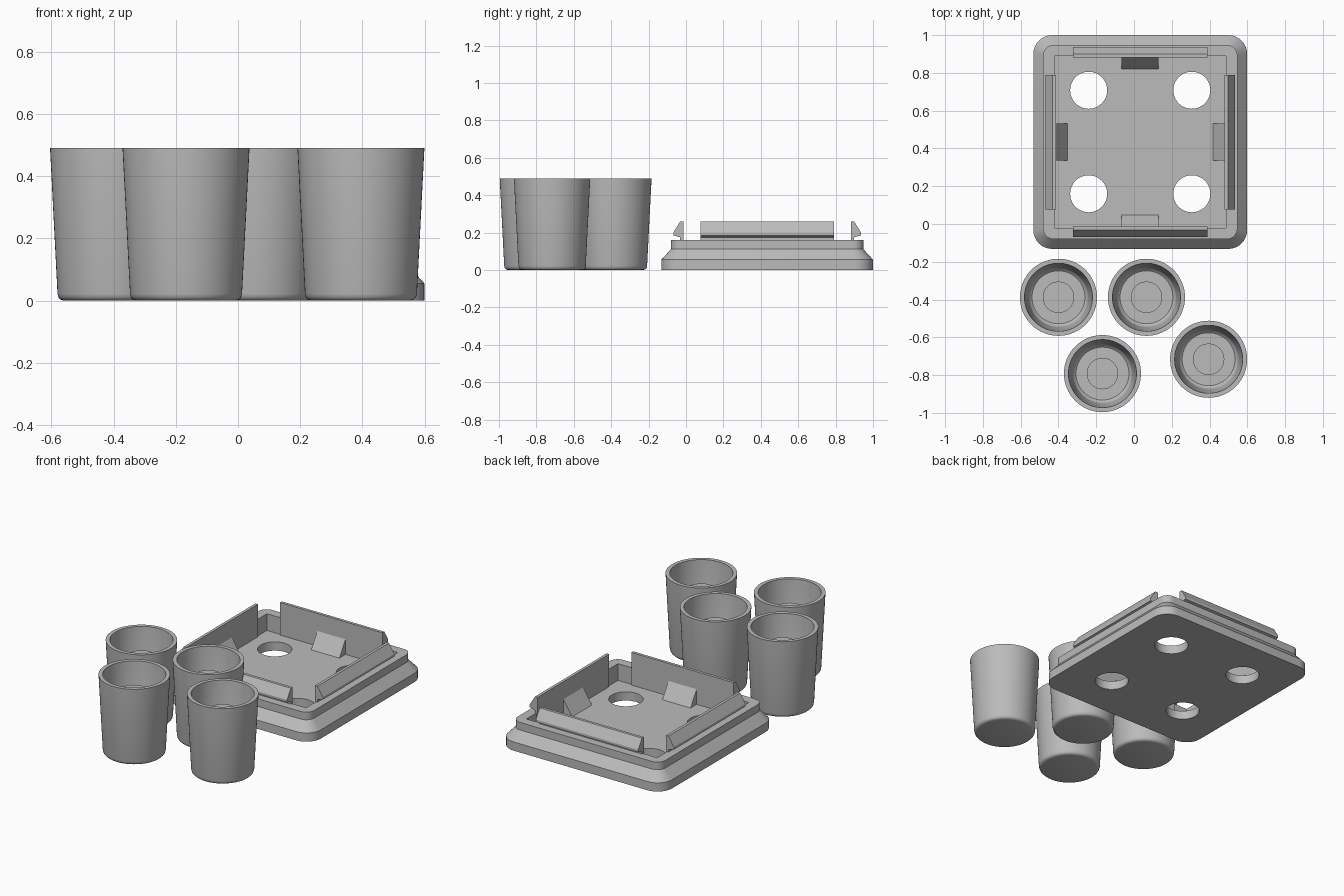
import bpy, bmesh, math
from mathutils import Matrix, Vector

cube = bpy.data.objects.get("Cube")
if cube:
    bpy.data.objects.remove(cube, do_unlink=True)

grey = bpy.data.materials.new("plain grey")
grey.use_nodes = True
GREY = (0.5, 0.5, 0.5, 1)
grey.diffuse_color = GREY
grey.node_tree.nodes["Principled BSDF"].inputs["Base Color"].default_value = GREY

CX, CY = 0.033, 0.434      # tray centre
HALF = 0.566               # tray half width
FLOOR, RIM = 0.055, 0.16


def finish(name, bm, smooth=True):
    bmesh.ops.recalc_face_normals(bm, faces=bm.faces)
    mesh = bpy.data.meshes.new(name)
    bm.to_mesh(mesh)
    bm.free()
    mesh.materials.append(grey)
    ob = bpy.data.objects.new(name, mesh)
    bpy.context.collection.objects.link(ob)
    if smooth:
        bpy.ops.object.select_all(action='DESELECT')
        ob.select_set(True)
        bpy.context.view_layer.objects.active = ob
        bpy.ops.object.shade_smooth_by_angle(angle=math.radians(35))
    return ob


def lathe(name, profile, x, y, steps=64):
    """Spin an (r, z) profile around a vertical axis."""
    bm = bmesh.new()
    verts = [bm.verts.new((r, 0, z)) for r, z in profile]
    edges = [bm.edges.new(pair) for pair in zip(verts, verts[1:])]
    bmesh.ops.spin(bm, geom=verts + edges, axis=(0, 0, 1), cent=(0, 0, 0),
                   angle=math.tau, steps=steps)
    bmesh.ops.remove_doubles(bm, verts=bm.verts, dist=1e-5)
    bmesh.ops.translate(bm, verts=bm.verts, vec=(x, y, 0))
    return finish(name, bm)


def rounded_square(half, radius, z, steps=8):
    pts = []
    for corner in range(4):
        a0 = corner * math.pi / 2
        mid = Matrix.Rotation(a0, 3, 'Z') @ Vector((half - radius, half - radius, 0))
        for i in range(steps + 1):
            a = a0 + i / steps * math.pi / 2
            pts.append((CX + mid.x + radius * math.cos(a),
                        CY + mid.y + radius * math.sin(a), z))
    return pts


def extruded(name, profile, half_length, side):
    """Extrude an (outward, z) profile along one side of the tray."""
    bm = bmesh.new()
    ends = [[bm.verts.new((x, -r, z)) for r, z in profile]
            for x in (-half_length, half_length)]
    for loop in ends:
        bm.faces.new(loop)
    n = len(profile)
    for i in range(n):
        j = (i + 1) % n
        bm.faces.new((ends[0][i], ends[0][j], ends[1][j], ends[1][i]))
    turn = Matrix.Translation((CX, CY, 0)) @ Matrix.Rotation(side * math.pi / 2, 4, 'Z')
    bmesh.ops.transform(bm, matrix=turn, verts=bm.verts)
    return finish(name, bm, smooth=False)


def cut(target, cutter):
    mod = target.modifiers.new("cut", 'BOOLEAN')
    mod.operation, mod.solver, mod.object = 'DIFFERENCE', 'EXACT', cutter
    bpy.context.view_layer.objects.active = target
    bpy.ops.object.modifier_apply(modifier=mod.name)
    bpy.data.objects.remove(cutter, do_unlink=True)


# Tray body: stacked rounded squares with a sloped shoulder
bm = bmesh.new()
layers = [(HALF, 0.1, 0), (HALF, 0.1, FLOOR), (0.514, 0.055, 0.112), (0.514, 0.055, RIM)]
rings = [[bm.verts.new(p) for p in rounded_square(*layer)] for layer in layers]
for low, high in zip(rings, rings[1:]):
    for i in range(len(low)):
        j = (i + 1) % len(low)
        bm.faces.new((low[i], low[j], high[j], high[i]))
bm.faces.new(rings[0])
bm.faces.new(rings[-1])
tray = finish("tray_body", bm)

# Square pocket and four round holes through the floor
bm = bmesh.new()
bmesh.ops.create_cube(bm, size=1, matrix=Matrix.Translation((CX, CY, FLOOR + 0.5))
                      @ Matrix.Diagonal((0.91, 0.91, 1, 1)))
cut(tray, finish("pocket_cutter", bm, smooth=False))
for sx in (-1, 1):
    for sy in (-1, 1):
        bm = bmesh.new()
        bmesh.ops.create_cone(bm, cap_ends=True, segments=48, radius1=0.098, radius2=0.098,
                              depth=0.4, matrix=Matrix.Translation(
                                  (CX + sx * 0.273, CY + sy * 0.274, 0)))
        cut(tray, finish("hole_cutter", bm, smooth=False))
bpy.ops.object.select_all(action='DESELECT')
tray.select_set(True)
bpy.context.view_layer.objects.active = tray
bpy.ops.object.shade_smooth_by_angle(angle=math.radians(35))

# Snap rails with an outward hook, and support wedges inside the pocket
rail = [(0.447, FLOOR), (0.465, FLOOR), (0.465, 0.175), (0.502, 0.185),
        (0.502, 0.2), (0.465, 0.26), (0.447, 0.26)]
wedge = [(0.386, FLOOR), (0.456, FLOOR), (0.456, 0.15), (0.447, 0.15)]
for side, label in enumerate(("front", "left", "back", "right")):
    extruded(f"{label}_snap_rail", rail, 0.356, side)
    extruded(f"{label}_wedge", wedge, 0.098, side)

# Tapered cups with a rounded foot and a central post inside
cup = [(0, 0), (0.16, 0), (0.17, 0.003), (0.177, 0.01), (0.18, 0.022),
       (0.204, 0.49), (0.18, 0.49), (0.158, 0.05), (0.153, 0.035), (0.14, 0.025),
       (0.083, 0.025), (0.083, 0.385), (0, 0.385)]
for i, (x, y) in enumerate([(-0.4, -0.388), (0.066, -0.388), (-0.167, -0.792), (0.395, -0.716)]):
    lathe(f"cup_{i + 1}", cup, x, y)
